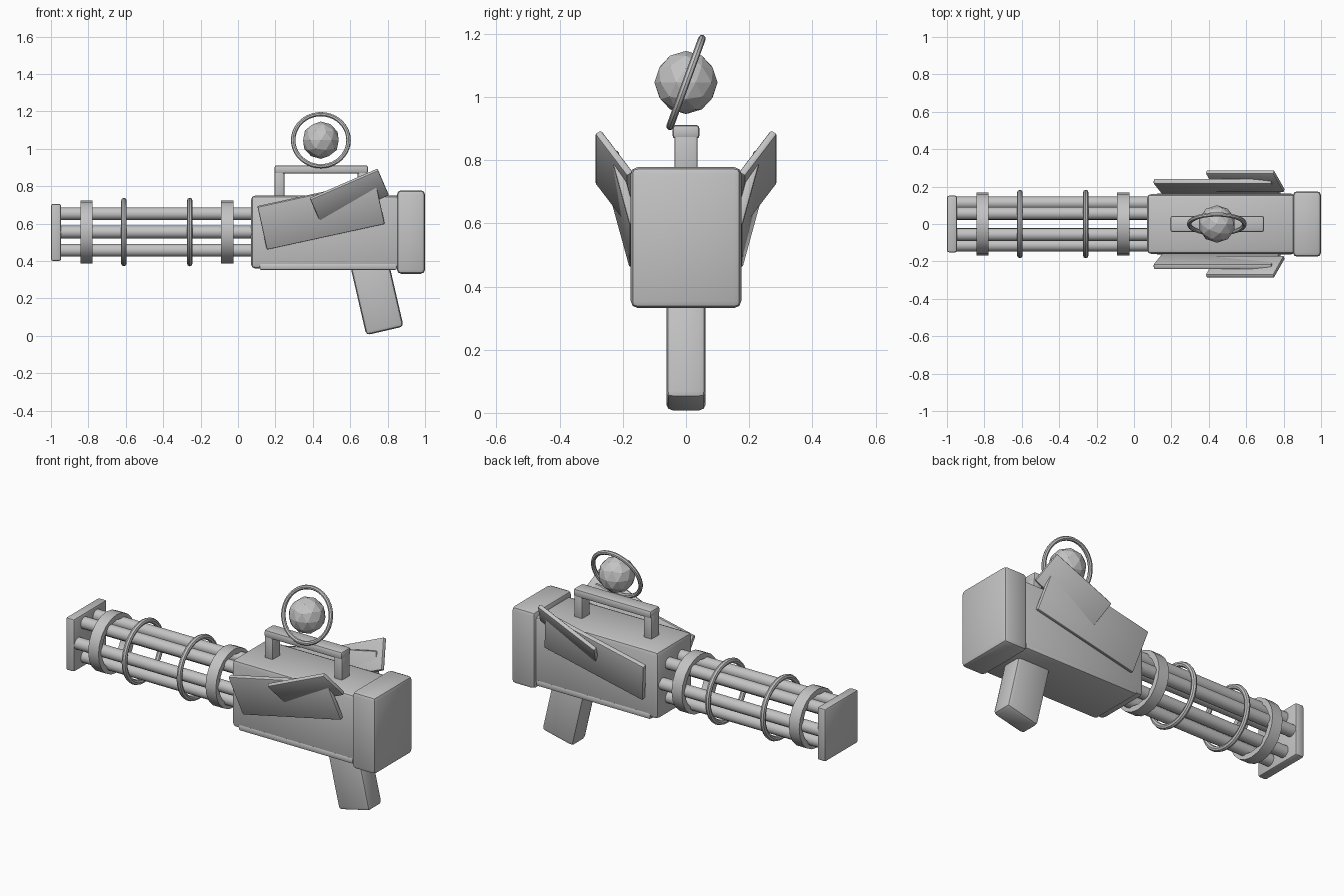
import bpy, bmesh, math
from mathutils import Matrix, Vector

if "Cube" in bpy.data.objects:
    bpy.data.objects.remove(bpy.data.objects["Cube"], do_unlink=True)

grey = bpy.data.materials.new("plain_grey")
grey.use_nodes = True
COLOUR = (0.55, 0.55, 0.55, 1)
grey.diffuse_color = COLOUR
grey.node_tree.nodes["Principled BSDF"].inputs["Base Color"].default_value = COLOUR

AXIS_Z = 0.555                                  # height of the barrel axis
ALONG_X = Matrix.Rotation(math.pi / 2, 4, 'Y')  # turns local z into x


def finish(name, bm, matrix, smooth=True):
    """Turn a bmesh into a placed, shaded, coloured object."""
    bmesh.ops.transform(bm, matrix=matrix, verts=bm.verts)
    bmesh.ops.recalc_face_normals(bm, faces=bm.faces)
    mesh = bpy.data.meshes.new(name)
    bm.to_mesh(mesh)
    bm.free()
    for p in mesh.polygons:
        p.use_smooth = smooth
    if smooth:
        mesh.set_sharp_from_angle(angle=math.radians(35))
    mesh.materials.append(grey)
    ob = bpy.data.objects.new(name, mesh)
    bpy.context.collection.objects.link(ob)
    return ob


def box(name, size, matrix, bevel=0.015):
    bm = bmesh.new()
    bmesh.ops.create_cube(bm, size=1)
    bmesh.ops.scale(bm, vec=size, verts=bm.verts)
    bmesh.ops.bevel(bm, geom=bm.edges[:], offset=bevel, segments=2,
                    profile=0.5, affect='EDGES')
    return finish(name, bm, matrix)


def span(name, x, y, z, bevel=0.015):
    """Bevelled box between limits; y is the half width."""
    centre = Vector(((x[0] + x[1]) / 2, 0, (z[0] + z[1]) / 2))
    return box(name, (x[1] - x[0], 2 * y, z[1] - z[0]),
               Matrix.Translation(centre), bevel)


def revolve(name, profile, sides, matrix):
    """Ring made by spinning a closed (radius, height) profile round z."""
    bm = bmesh.new()
    vs = [bm.verts.new((r, 0, h)) for r, h in profile]
    es = [bm.edges.new((vs[i - 1], vs[i])) for i in range(len(vs))]
    bmesh.ops.spin(bm, geom=vs + es, cent=(0, 0, 0), axis=(0, 0, 1),
                   angle=2 * math.pi, steps=sides, use_merge=True)
    bmesh.ops.remove_doubles(bm, verts=bm.verts, dist=1e-5)
    return finish(name, bm, matrix)


def hoop(name, radius, thick, sides, matrix):
    ring = [(radius + thick * math.cos(i * math.pi / 4),
             thick * math.sin(i * math.pi / 4)) for i in range(8)]
    return revolve(name, ring, sides, matrix)


# Body, stock and grip
span("body", (0.07, 0.87), 0.16, (0.36, 0.75), 0.022)
span("body_underplate", (0.115, 0.85), 0.163, (0.352, 0.388), 0.01)
span("stock", (0.85, 1.0), 0.175, (0.332, 0.778), 0.022)
box("grip", (0.205, 0.125, 0.45),
    Matrix.Translation((0.735, 0, 0.246)) @ Matrix.Rotation(math.radians(-13), 4, 'Y'),
    0.02)

# Carry handle
span("handle_bar", (0.195, 0.695), 0.043, (0.867, 0.912), 0.012)
span("handle_front_post", (0.195, 0.248), 0.037, (0.73, 0.89), 0.008)
span("handle_rear_post", (0.64, 0.693), 0.037, (0.73, 0.89), 0.008)

# Barrel cluster and muzzle plate
for i in range(6):
    a = i * math.pi / 3
    bm = bmesh.new()
    bmesh.ops.create_cone(bm, cap_ends=True, segments=16, radius1=0.034,
                          radius2=0.034, depth=1.06)
    pos = (-0.43, 0.113 * math.cos(a), AXIS_Z + 0.113 * math.sin(a))
    finish(f"barrel_{i + 1}", bm, Matrix.Translation(pos) @ ALONG_X)
span("muzzle_plate", (-1.0, -0.945), 0.152, (0.4, 0.706), 0.012)

# Wide bands and thin hoops round the barrels
for n, x in enumerate((-0.81, -0.058)):
    revolve(f"barrel_band_{n + 1}",
            [(0.136, -0.033), (0.168, -0.033), (0.168, 0.033), (0.136, 0.033)],
            20, Matrix.Translation((x, 0, AXIS_Z)) @ ALONG_X)
for n, x in enumerate((-0.61, -0.258)):
    hoop(f"barrel_hoop_{n + 1}", 0.168, 0.015, 32,
         Matrix.Translation((x, 0, AXIS_Z)) @ ALONG_X)

# Floating orb with its tilted ring
ORB = Matrix.Translation((0.443, 0, 1.046))
bm = bmesh.new()
bmesh.ops.create_icosphere(bm, subdivisions=2, radius=0.1)
finish("orb", bm, ORB, smooth=False)
hoop("orb_ring", 0.148, 0.012, 40, ORB @ Matrix.Rotation(math.radians(70), 4, 'X'))


def side_plate(name, centre, size, pitch, lean):
    """Plate on both flanks, pitched along its length, top edge leaning out."""
    for side, s in (("right", -1), ("left", 1)):
        p = math.radians(pitch)
        u = Vector((math.cos(p), 0, math.sin(p)))
        v = Vector((-math.sin(p), s * math.tan(math.radians(lean)), math.cos(p))).normalized()
        rot = Matrix((u, v.cross(u), v)).transposed().to_4x4()
        pos = Vector((centre[0], s * centre[1], centre[2]))
        box(f"{side}_{name}", size, Matrix.Translation(pos) @ rot, 0.007)


# Armour panels and fins on the flanks
side_plate("panel", (0.444, 0.197, 0.646), (0.645, 0.028, 0.243), 12.3, 15)
side_plate("fin", (0.595, 0.228, 0.745), (0.395, 0.024, 0.178), 23.4, 35)
